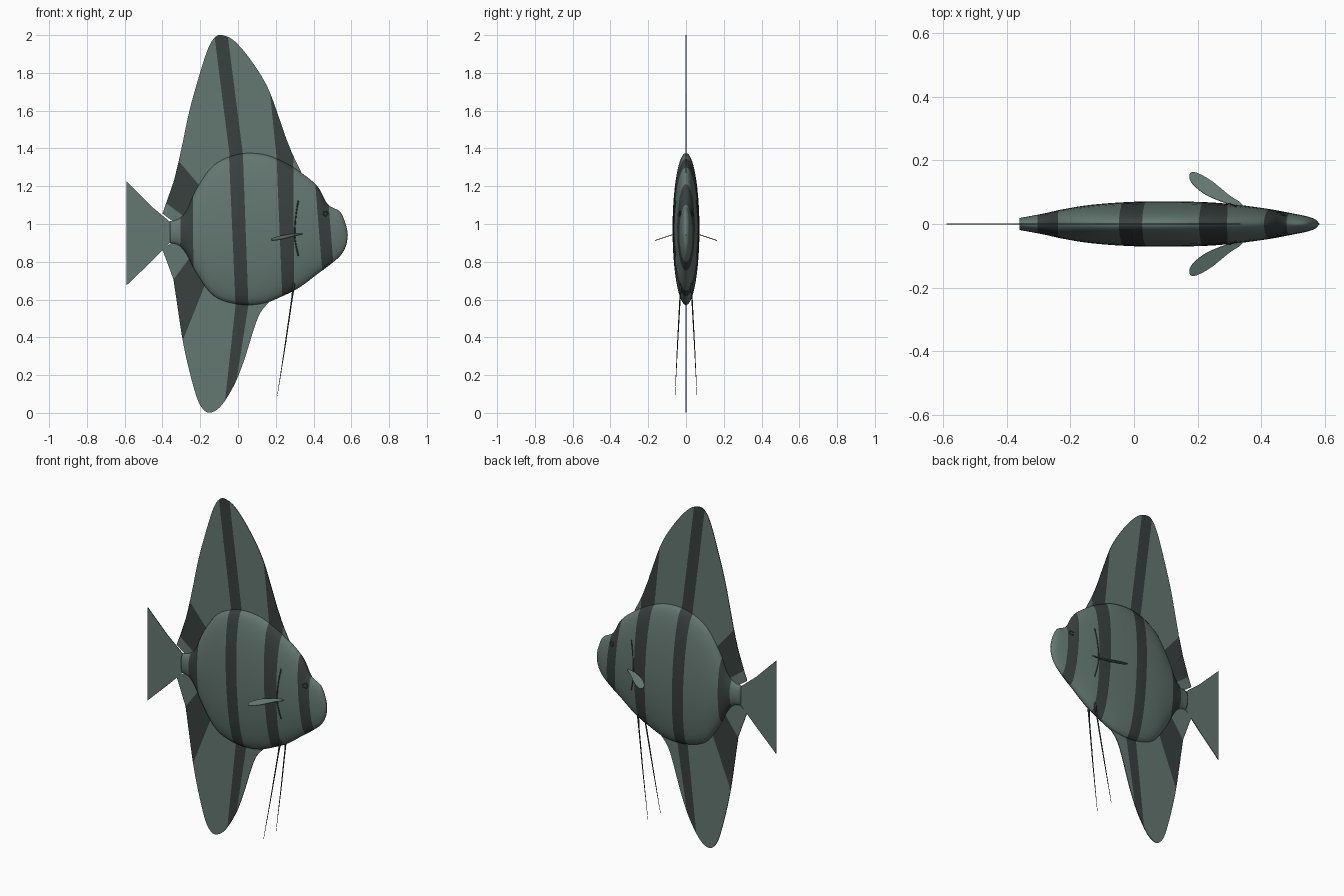
import bpy, bmesh, math
from mathutils import Vector

cube = bpy.data.objects.get("Cube")
if cube:
    bpy.data.objects.remove(cube, do_unlink=True)


def material(name, colour):
    mat = bpy.data.materials.new(name)
    mat.use_nodes = True
    mat.diffuse_color = colour
    mat.node_tree.nodes["Principled BSDF"].inputs["Base Color"].default_value = colour
    return mat


SCALES = material("grey green", (0.127, 0.185, 0.163, 1))
STRIPE = material("dark stripe", (0.040, 0.052, 0.049, 1))


def smooth_path(points, steps=5):
    """Catmull-Rom curve through points of any dimension."""
    pts = [Vector(p) for p in points]
    out = []
    for i in range(len(pts) - 1):
        b, c = pts[i], pts[i + 1]
        a = pts[i - 1] if i else b
        d = pts[min(i + 2, len(pts) - 1)]
        for s in range(steps):
            t = s / steps
            out.append(b + (c - a) * (t / 2)
                       + (a * 2 - b * 5 + c * 4 - d) * (t * t / 2)
                       + (b * 3 - a - c * 3 + d) * (t ** 3 / 2))
    return out + [pts[-1]]


def side(x, z, line):
    (x0, z0), (x1, z1) = line
    return (x1 - x0) * (z - z0) - (z1 - z0) * (x - x0)


def paint_bands(bm, bands):
    """Cut along both border lines of each band and darken what lies between."""
    for band in bands:
        for (x0, z0), (x1, z1) in band:
            bmesh.ops.bisect_plane(bm, geom=bm.verts[:] + bm.edges[:] + bm.faces[:],
                                   dist=1e-5, plane_co=(x0, 0, z0),
                                   plane_no=(z1 - z0, 0, x0 - x1))
    for face in bm.faces:
        c = face.calc_center_median()
        if any(side(c.x, c.z, a) * side(c.x, c.z, b) < 0 for a, b in bands):
            face.material_index = 1


def finish(bm, name, smooth=True):
    bmesh.ops.recalc_face_normals(bm, faces=bm.faces[:])
    for face in bm.faces:
        face.smooth = smooth
    mesh = bpy.data.meshes.new(name)
    bm.to_mesh(mesh)
    bm.free()
    mesh.materials.append(SCALES)
    mesh.materials.append(STRIPE)
    obj = bpy.data.objects.new(name, mesh)
    bpy.context.collection.objects.link(obj)
    return obj


def plate(name, points, bands=(), thickness=0.004):
    """Thin fin from a closed outline of 3D points."""
    bm = bmesh.new()
    bm.faces.new([bm.verts.new(p) for p in points])
    bmesh.ops.triangulate(bm, faces=bm.faces[:])
    paint_bands(bm, bands)
    obj = finish(bm, name, smooth=False)
    solid = obj.modifiers.new("thickness", 'SOLIDIFY')
    solid.thickness = thickness
    solid.offset = 0
    return obj


def upright(points):
    return [(p[0], 0, p[1]) for p in points]


def strand(name, points, radii, mat):
    """Round tapered line."""
    curve = bpy.data.curves.new(name, 'CURVE')
    curve.dimensions = '3D'
    curve.bevel_depth = 1
    curve.bevel_resolution = 1
    curve.use_fill_caps = True
    line = curve.splines.new('POLY')
    line.points.add(len(points) - 1)
    for point, co, r in zip(line.points, points, radii):
        point.co = (*co, 1)
        point.radius = r
    curve.materials.append(mat)
    bpy.context.collection.objects.link(bpy.data.objects.new(name, curve))


# Body: elliptical sections as (x, top, bottom, half width)
SECTIONS = smooth_path([
    (-.36, 1.015, .90, .019), (-.31, 1.03, .885, .028), (-.27, 1.075, .835, .036),
    (-.22, 1.185, .74, .047), (-.13, 1.31, .62, .061), (0, 1.37, .574, .07),
    (.13, 1.37, .578, .071), (.24, 1.33, .62, .068), (.33, 1.275, .667, .06),
    (.42, 1.2, .735, .048), (.475, 1.105, .775, .038), (.54, 1.065, .83, .025),
    (.57, 1.0, .88, .015), (.58, .955, .925, .005)])


def skin(x, z):
    """Half width of the body at a point of its side."""
    _, top, low, width = min(SECTIONS, key=lambda s: abs(s[0] - x))
    u = (z - (top + low) / 2) / ((top - low) / 2)
    return width * math.sqrt(max(0, 1 - u * u))


bm = bmesh.new()
SIDES = 40
rings = []
for x, top, low, width in SECTIONS:
    angles = [math.tau * k / SIDES for k in range(SIDES)]
    rings.append([bm.verts.new((x, width * math.sin(a),
                                (top + low) / 2 + (top - low) / 2 * math.cos(a)))
                  for a in angles])
for r, s in zip(rings, rings[1:]):
    for k in range(SIDES):
        n = (k + 1) % SIDES
        bm.faces.new((r[k], r[n], s[n], s[k]))
bm.faces.new(rings[0])
bm.faces.new(rings[-1])
paint_bands(bm, [
    (((-.31, .6), (-.30, 1.3)), ((-.235, .6), (-.24, 1.3))),
    (((-.013, .57), (-.048, 1.37)), ((.055, .57), (.026, 1.37))),
    (((.235, .6), (.204, 1.36)), ((.297, .6), (.293, 1.36))),
    (((.45, .7), (.41, 1.2)), ((.512, .7), (.472, 1.2)))])
finish(bm, "body")

# Dorsal fin
dorsal = smooth_path([
    (-.40, 1.055), (-.36, 1.155), (-.31, 1.35), (-.257, 1.6), (-.204, 1.79),
    (-.16, 1.925), (-.125, 1.985), (-.087, 2.0), (-.02, 1.97), (.07, 1.865),
    (.156, 1.725), (.22, 1.555), (.272, 1.407), (.335, 1.275)])
plate("dorsal_fin", upright(dorsal + [(.25, 1.2), (0, 1.2), (-.2, 1.08), (-.34, 1.01)]), [
    (((-.38, 1.11), (-.30, 1.05)), ((-.315, 1.335), (-.235, 1.24))),
    (((-.045, 1.37), (-.125, 2)), ((.026, 1.37), (-.055, 2))),
    (((.204, 1.355), (.172, 1.67)), ((.292, 1.3), (.3, 1.67)))])

# Anal fin
anal = smooth_path([
    (-.40, .865), (-.352, .75), (-.33, .628), (-.294, .39), (-.257, .22),
    (-.214, .07), (-.177, .012), (-.14, .003), (-.087, .04), (-.019, .15),
    (.034, .283), (.087, .453), (.124, .54), (.18, .6)])
plate("anal_fin", upright(anal + [(.1, .7), (-.1, .75), (-.2, .84), (-.34, .91)]), [
    (((-.36, .68), (-.25, .83)), ((-.294, .38), (-.19, .64))),
    (((-.07, .05), (-.013, .57)), ((-.01, .16), (.055, .57)))])

# Tail fin
plate("tail_fin", upright([(-.59, 1.225), (-.46, 1.095), (-.34, .995), (-.34, .92),
                           (-.46, .8), (-.59, .675), (-.584, .95)]))

for label, s in (("left", 1), ("right", -1)):
    # Pectoral fins sweep back and droop slightly outwards
    leaf = smooth_path([(.345, .05), (.335, .067), (.3, .09), (.24, .138), (.19, .163),
                        (.174, .152), (.185, .125), (.23, .09), (.3, .062), (.345, .05)])
    plate(label + "_pectoral_fin",
          [(x, s * y, .947 - .33 * (y - .06)) for x, y in leaf[:-1]])

    # Trailing ventral feelers
    strand(label + "_feeler",
           [(.297, s * .026, .69), (.285, s * .032, .6), (.25, s * .045, .36),
            (.208, s * .058, .09)], (.007, .004, .003, .001), STRIPE)

    # Gill slit and eye lie on the skin
    gill = smooth_path([(.32, 1.125), (.307, 1.05), (.3, .95), (.306, .89), (.32, .83)])
    strand(label + "_gill_slit", [(x, s * skin(x, z), z) for x, z in gill],
           [.0035] * len(gill), STRIPE)
    eye = [(.463 + .012 * math.cos(a), 1.055 + .012 * math.sin(a))
           for a in (math.tau * k / 12 for k in range(13))]
    strand(label + "_eye", [(x, s * skin(x, z), z) for x, z in eye],
           [.003] * len(eye), STRIPE)

# Mouth
strand("mouth", [(.572, -.011, .937), (.58, 0, .942), (.572, .011, .937)],
       (.002, .004, .002), STRIPE)
